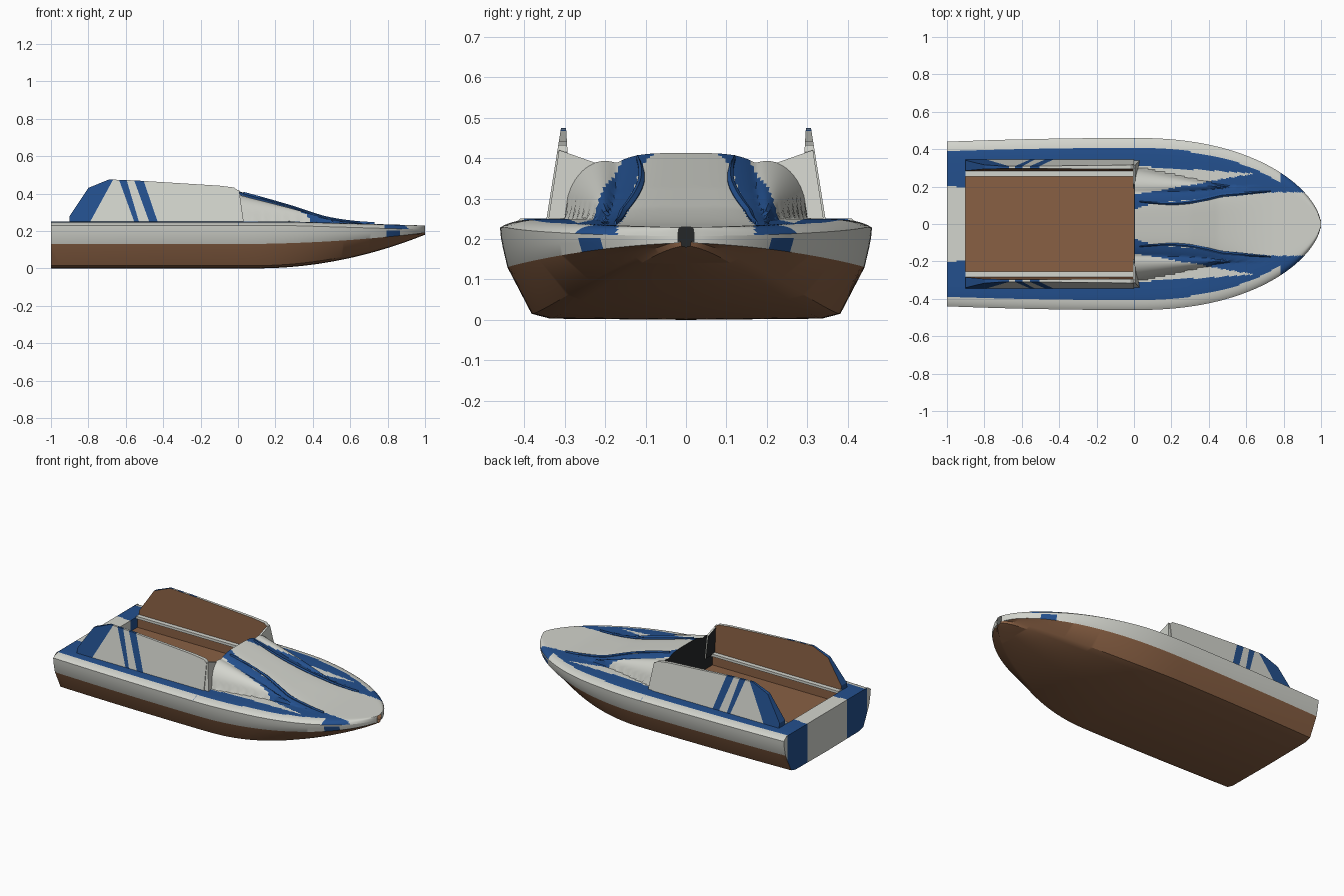
import bpy, bmesh, math
from mathutils import Vector

cube = bpy.data.objects.get("Cube")
if cube:
    bpy.data.objects.remove(cube)


def material(name, r, g, b):
    m = bpy.data.materials.new(name)
    m.use_nodes = True
    m.diffuse_color = (r, g, b, 1)
    bsdf = next(n for n in m.node_tree.nodes if n.type == 'BSDF_PRINCIPLED')
    bsdf.inputs["Base Color"].default_value = (r, g, b, 1)
    return m


MATERIALS = [material("white_paint", .65, .66, .61),
             material("blue_paint", .017, .08, .27),
             material("brown_lining", .25, .117, .057),
             material("dark_interior", .018, .02, .022)]
WHITE, BLUE, BROWN, DARK = range(4)


def finish(name, bm, rule, smooth=None):
    """Turn a bmesh into an object, colouring each face by the rule."""
    bm.normal_update()
    for f in bm.faces:
        f.material_index = rule(f.calc_center_median(), f.normal)
    me = bpy.data.meshes.new(name)
    bm.to_mesh(me)
    bm.free()
    for m in MATERIALS:
        me.materials.append(m)
    ob = bpy.data.objects.new(name, me)
    bpy.context.collection.objects.link(ob)
    if smooth:
        bpy.ops.object.select_all(action='DESELECT')
        ob.select_set(True)
        bpy.context.view_layer.objects.active = ob
        bpy.ops.object.shade_smooth_by_angle(angle=math.radians(smooth))
    return ob


def box(name, low, high, colour):
    bm = bmesh.new()
    bmesh.ops.create_cube(bm, size=1)
    for v in bm.verts:
        v.co = [(a + b) / 2 + c * (b - a) for a, b, c in zip(low, high, v.co)]
    return finish(name, bm, lambda c, n: colour)


def loft(rings, keep=lambda c: True):
    bm = bmesh.new()
    grid = [[bm.verts.new(p) for p in ring] for ring in rings]
    for r, s in zip(grid, grid[1:]):
        for j in range(len(r) - 1):
            quad = (r[j], s[j], s[j + 1], r[j + 1])
            if keep(sum((v.co for v in quad), Vector()) / 4):
                bm.faces.new(quad)
    return bm, grid


def prism(front, back):
    """Solid between two matching outlines."""
    bm = bmesh.new()
    a = [bm.verts.new(p) for p in front]
    b = [bm.verts.new(p) for p in back]
    bm.faces.new(a)
    bm.faces.new(b[::-1])
    for i in range(len(a)):
        k = (i + 1) % len(a)
        bm.faces.new((a[i], b[i], b[k], a[k]))
    bmesh.ops.recalc_face_normals(bm, faces=bm.faces)
    return bm


# Shape of the boat as functions of length
def half_width(x):
    if x <= 0:
        return .46 + .02 * x * abs(x)
    return max(.02, .46 * (1 - x ** 2.25) ** .6)


def deck_height(x):
    return .25 - .03 * max(0, x - .3)


def hood_top(x):
    return max(0, .163 - .29 * x) if x < .45 else .0325 * max(0, 1 - (x - .45) / .3) ** 2


def hood_height(x, y):
    if x <= 0:
        return 0
    a, h = abs(y), hood_top(x)
    centre = h * max(0, 1 - (a / (.235 - .06 * x)) ** 4) ** .5
    radius = .105 * max(.01, 1 - x / .5)
    pod = .88 * h * max(0, 1 - ((a - .2) / radius) ** 2) ** .5
    return max(centre, pod)


STATIONS = ([-1, -.95] + [-.9 + .09 * i for i in range(10)] + [0, .002]
            + [.002 + .998 * (1 - (1 - i / 80) ** 1.5) for i in range(1, 81)])
COLUMNS = 104


# Deck with the raised hood and the two side pods
def deck_ring(x):
    ring = []
    for j in range(COLUMNS + 1):
        u = 2 * j / COLUMNS - 1
        y = u * half_width(x)
        ring.append((x, y, deck_height(x) + hood_height(x, y) - .022 * abs(u) ** 14))
    return ring


def deck_colour(c, n):
    x, a = c.x, abs(c.y)
    if 0 < x < .002:
        return DARK if a < .3 else BLUE
    rim = half_width(x) - .055
    if a > rim and not .78 < x < .93:
        return WHITE
    if x < 0:
        return BLUE if a > .2 else WHITE
    if a < min(.17, .08 + .3 * x, .1 + .095 * x):
        return WHITE
    if x < .64 and .155 + .18 * x < a < .31 - .06 * x:
        return WHITE
    return BLUE


bm, _ = loft([deck_ring(x) for x in STATIONS],
             lambda c: not (-.9 < c.x < 0 and abs(c.y) < .27))
finish("deck_and_hood", bm, deck_colour, 35)


# Hull shell: white topsides over a brown bottom
def hull_ring(x):
    w, f = half_width(x), max(0, x)
    keel = .18 * (max(0, x - .1) / .9) ** 2
    seam = .13 + .06 * f * f
    top = deck_height(x) - .022
    chine = .83 * w * (1 - .25 * f * f)
    side = [(w, top), (w * .995, top - .25 * (top - seam)), (w * .985, (top + seam) / 2),
            (w * .96, seam), (chine, keel + .015), (chine - .1 * w, keel + .003), (0, keel)]
    return [(x, y, z) for y, z in side] + [(x, -y, z) for y, z in side[-2::-1]]


def hull_colour(c, n):
    if n.x < -.9:
        return BLUE if .2 < abs(c.y) < .4 else WHITE
    if c.z < .13 + .06 * max(0, c.x) ** 2:
        return BROWN
    return BLUE if .79 < c.x < .87 and c.z < .2 else WHITE


bm, grid = loft([hull_ring(x) for x in STATIONS])
edge = deck_height(-1)
corners = [bm.verts.new((-1, s * (half_width(-1) - .03), edge)) for s in (-1, 1)]
transom = bm.faces.new(grid[0] + corners)
for y in (-.4, -.2, .2, .4):
    flat = [f for f in bm.faces if all(abs(v.co.x + 1) < 1e-5 for v in f.verts)]
    parts = set(flat) | {e for f in flat for e in f.edges} | {v for f in flat for v in f.verts}
    bmesh.ops.bisect_plane(bm, geom=list(parts), plane_co=(0, y, 0), plane_no=(0, 1, 0))
finish("hull", bm, hull_colour, 30)

# Cockpit well
box("cockpit_floor", (-.9, -.28, .15), (0, .28, .18), BROWN)
box("cockpit_front_wall", (0, -.28, .15), (.008, .28, .25), DARK)
box("cockpit_rear_wall", (-.908, -.2, .15), (-.9, .2, .249), WHITE)

# Side screens, painted with slanted stripes on the outside
PROFILE = [(-.9, .245), (-.9, .28), (-.8, .43), (-.69, .475), (-.55, .47),
           (-.1, .442), (-.02, .432), (0, .415), (0, .245)]
# Stripe borders: x at the foot and x at the top
STRIPES = [(-.79, -.67), (-.555, -.635), (-.53, -.595), (-.475, -.555), (-.43, -.505)]


def screen_colour(side):
    def rule(c, n):
        if n.y * side < -.5:
            return BROWN
        t = (c.z - .25) / .22
        passed = sum(c.x > a + t * (b - a) for a, b in STRIPES)
        return BLUE if passed in (0, 2, 4) else WHITE
    return rule


for side, label in ((1, "left"), (-1, "right")):
    outer = [(x, side * (.345 - .16 * (z - .25)), z) for x, z in PROFILE]
    inner = [(x, side * (.283 + .06 * (z - .25)), z) for x, z in PROFILE]
    bm = prism(outer, inner)
    for a, b in STRIPES:
        bmesh.ops.bisect_plane(bm, geom=bm.verts[:] + bm.edges[:] + bm.faces[:],
                               plane_co=(a, 0, .25), plane_no=(.22, 0, a - b))
    finish(label + "_side_screen", bm, screen_colour(side))

    # Gusset joining the screen to the hood
    outline = [(.34, .25), (.314, .42), (.215, .385), (.19, .25)]
    bm = prism([(.03 if y > .3 and z < .3 else .006, side * y, z) for y, z in outline],
               [(-.006, side * y, z) for y, z in outline])
    finish(label + "_gusset", bm, lambda c, n: DARK if n.x < -.9 else WHITE)

    # Ledge, lining and rear corner of the well
    ys = sorted((side * .255, side * .29))
    box(label + "_ledge", (-.9, ys[0], .24), (0, ys[1], .256), WHITE)
    ys = sorted((side * .268, side * .28))
    box(label + "_lining", (-.9, ys[0], .17), (0, ys[1], .24), BROWN)
    ys = sorted((side * .2, side * .28))
    box(label + "_rear_corner", (-.908, ys[0], .15), (-.9, ys[1], .249), BLUE)

    # Raised strake running down the hood
    rings = []
    for i in range(31):
        t = i / 30
        x = .03 + .7 * t
        y = .12 + .055 * t - .025 * math.sin(math.pi * min(1, 1.6 * t))
        z = deck_height(x) + hood_height(x, y)
        half = .003 + .007 * math.sin(math.pi * t)
        rings.append([(x, side * (y + d * half), z + h) for d, h in
                      ((-1, -.01), (-1, .004), (0, .01), (1, .004), (1, -.01))])
    bm, grid = loft(rings)
    for end in (grid[0], grid[-1]):
        bm.faces.new(end)
    bmesh.ops.recalc_face_normals(bm, faces=bm.faces)
    finish(label + "_hood_strake", bm, lambda c, n: BLUE, 40)
